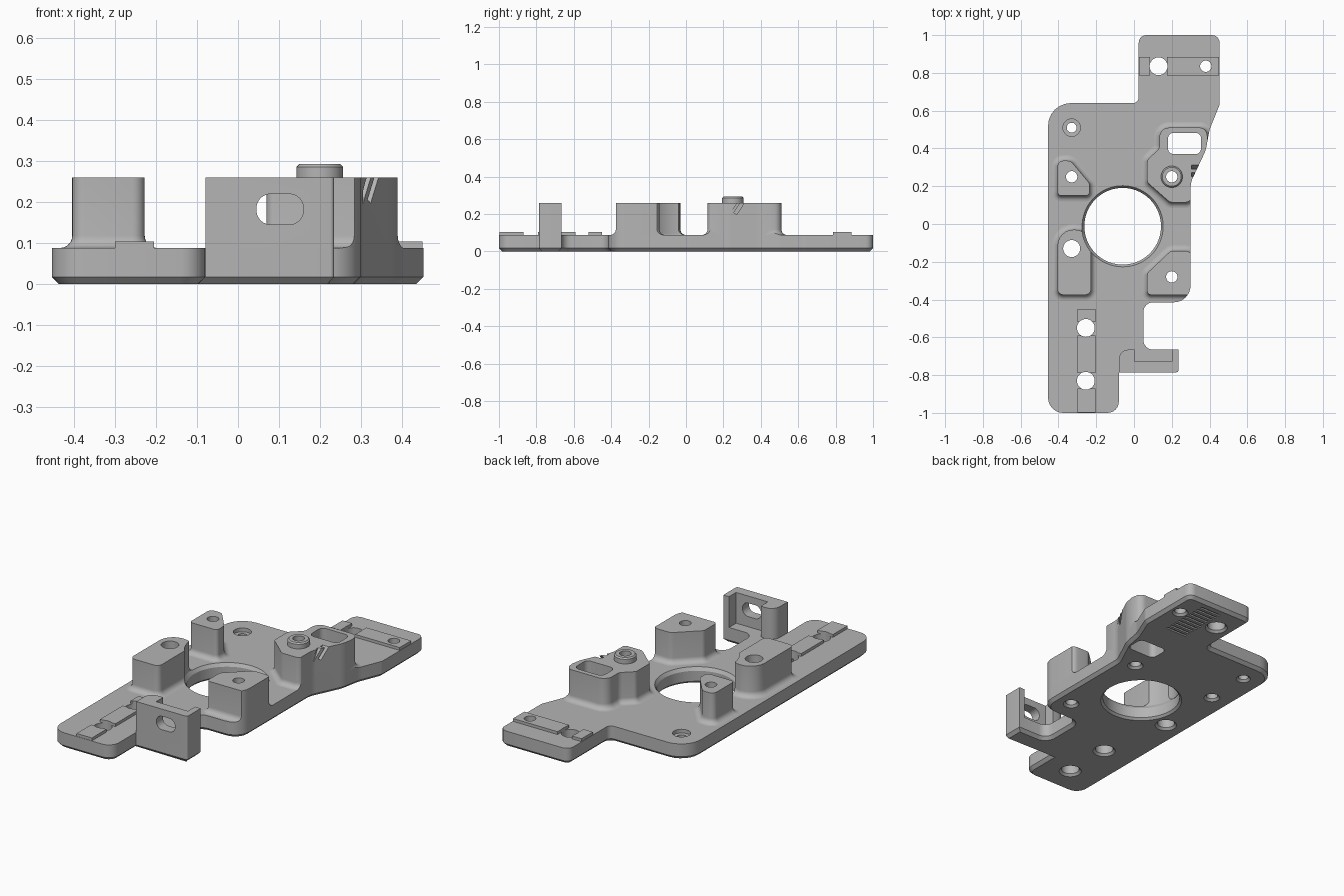
import bpy, bmesh, math
from mathutils import Vector

if "Cube" in bpy.data.objects:
    bpy.data.objects.remove(bpy.data.objects["Cube"])

grey = bpy.data.materials.new("plain grey")
grey.use_nodes = True
GREY = (0.46, 0.46, 0.46, 1)
grey.diffuse_color = GREY
grey.node_tree.nodes["Principled BSDF"].inputs["Base Color"].default_value = GREY

TOP = 0.088      # plate surface
BOSS = 0.26      # boss tops


def rounded(corners, steps=6):
    """Counter-clockwise outline from (x, y, radius) corners."""
    out = []
    for i, (x, y, r) in enumerate(corners):
        p = Vector((x, y))
        a = (Vector(corners[i - 1][:2]) - p).normalized()
        b = (Vector(corners[(i + 1) % len(corners)][:2]) - p).normalized()
        if r == 0:
            out.append(p)
            continue
        half = a.angle(b) / 2
        t = r / math.tan(half)
        c = p + (a + b).normalized() * (r / math.sin(half))
        u, v = p + a * t - c, p + b * t - c
        sweep = u.angle_signed(v)
        for k in range(steps + 1):
            s = -sweep * k / steps
            out.append(c + Vector((u.x * math.cos(s) - u.y * math.sin(s),
                                   u.x * math.sin(s) + u.y * math.cos(s))))
    return out


def circle(x, y, r, n=40):
    return [Vector((x + r * math.cos(2 * math.pi * i / n),
                    y + r * math.sin(2 * math.pi * i / n))) for i in range(n)]


def rect(x0, x1, y0, y1, r=0):
    return rounded([(x0, y0, r), (x1, y0, r), (x1, y1, r), (x0, y1, r)])


def grow(outline, d):
    """Offset an outline outwards by d."""
    res = []
    for i, p in enumerate(outline):
        e = (p - outline[i - 1]).normalized()
        f = (outline[(i + 1) % len(outline)] - p).normalized()
        n, m = Vector((e.y, -e.x)), Vector((f.y, -f.x))
        res.append(p + (n + m) * (d / (1 + n.dot(m))))
    return res


def prism(name, outline, rings):
    """Stack the outline at (z, offset) rings and cap both ends."""
    bm = bmesh.new()
    loops = [[bm.verts.new((p.x, p.y, z)) for p in grow(outline, d)] for z, d in rings]
    n = len(outline)
    for lo, hi in zip(loops, loops[1:]):
        for i in range(n):
            j = (i + 1) % n
            bm.faces.new((lo[i], lo[j], hi[j], hi[i]))
    bm.faces.new(loops[0][::-1])
    bm.faces.new(loops[-1])
    bmesh.ops.recalc_face_normals(bm, faces=bm.faces)
    me = bpy.data.meshes.new(name)
    bm.to_mesh(me)
    bm.free()
    ob = bpy.data.objects.new(name, me)
    bpy.context.collection.objects.link(ob)
    me.materials.append(grey)
    return ob


def select(obs):
    bpy.ops.object.select_all(action='DESELECT')
    for o in obs:
        o.select_set(True)
    bpy.context.view_layer.objects.active = obs[0]


def boolean(ob, tool, op):
    select([ob])
    m = ob.modifiers.new("cut", 'BOOLEAN')
    m.operation, m.object, m.solver = op, tool, 'EXACT'
    bpy.ops.object.modifier_apply(modifier=m.name)


# Base plate with chamfered underside
plate_line = rounded([
    (-0.455, -1, 0.08), (-0.08, -1, 0.06), (-0.08, -0.785, 0), (0.235, -0.785, 0.01),
    (0.235, -0.665, 0), (0.05, -0.665, 0.05), (0.05, -0.415, 0.05), (0.3, -0.415, 0.09),
    (0.3, 0.22, 0.12), (0.38, 0.39, 0.15), (0.4, 0.5, 0.15), (0.453, 0.63, 0.06),
    (0.453, 1, 0.04), (0.025, 1, 0.04), (0.025, 0.64, 0.03), (-0.455, 0.64, 0.12)])
plate = prism("base_plate", plate_line, [(0, -0.017), (0.017, 0), (TOP, 0)])
clip = prism("clip_helper", plate_line, [(-0.1, 0), (0.5, 0)])

# Bosses with filleted feet
R = 0.03
fillet = [(TOP - 0.008, R)] + [
    (TOP + R * (1 - math.cos(t)), R * (1 - math.sin(t)))
    for t in [math.pi / 12 * k for k in range(7)]] + [(BOSS, 0)]
boss_lines = {
    "long_boss": [(-0.405, -0.375, 0.03), (-0.228, -0.375, 0.03),
                  (-0.228, -0.03, 0.085), (-0.405, -0.03, 0.085)],
    "triangle_boss": [(-0.405, 0.15, 0.02), (-0.235, 0.15, 0.02), (-0.235, 0.215, 0.03),
                      (-0.335, 0.335, 0.04), (-0.405, 0.335, 0.03)],
    "corner_boss": [(0.07, -0.375, 0.02), (0.31, -0.375, 0.02), (0.31, -0.142, 0.04),
                    (0.195, -0.142, 0.04), (0.07, -0.26, 0.03)],
    "pocket_boss": [(0.07, 0.22, 0.03), (0.19, 0.115, 0.03), (0.302, 0.115, 0.03),
                    (0.31, 0.22, 0), (0.4, 0.36, 0.03), (0.383, 0.51, 0.04),
                    (0.135, 0.51, 0.05), (0.135, 0.4, 0.04), (0.07, 0.34, 0.03)]}
bosses = [prism(n, rounded(c), fillet) for n, c in boss_lines.items()]
for b in bosses:
    boolean(b, clip, 'INTERSECT')
bpy.data.objects.remove(clip)

# Raised collar on the pocket boss
collar = prism("collar", circle(0.2, 0.25, 0.057),
               [(0.25, 0), (0.286, 0), (0.293, -0.007)])

# Upright bracket: front wall, thick post and thin flange in one profile
bracket = prism("bracket", rounded([
    (-0.08, -0.785, 0), (0.235, -0.785, 0.01), (0.235, -0.665, 0), (0.2, -0.665, 0),
    (0.2, -0.728, 0), (0.003, -0.728, 0), (0.003, -0.665, 0), (-0.08, -0.665, 0.05)]),
    [(TOP - 0.03, 0), (BOSS, 0)])

# Raised rails
strips = [prism("rail_pad", rect(*b), [(TOP - 0.01, 0), (0.104, 0)]) for b in (
    (-0.3, -0.205, -0.998, -0.87), (-0.3, -0.205, -0.79, -0.59), (-0.3, -0.205, -0.52, -0.45),
    (0.027, 0.085, 0.785, 0.885), (0.175, 0.451, 0.785, 0.885))]

# Hole cutters
cuts = []
sink = [(-0.005, 0.017), (0.012, 0), (0.4, 0)]
for x, y, r in [(-0.33, 0.25, 0.03), (-0.33, -0.13, 0.045), (0.2, -0.28, 0.03),
                (0.2, 0.25, 0.03), (-0.255, -0.55, 0.047), (-0.255, -0.83, 0.047),
                (0.13, 0.835, 0.047), (0.38, 0.835, 0.03)]:
    cuts.append(prism("cutter", circle(x, y, r), sink))
cuts.append(prism("cutter", circle(-0.33, 0.51, 0.026),
                  sink[:2] + [(0.066, 0), (0.067, 0.02), (0.4, 0.02)]))
cuts.append(prism("cutter", circle(-0.06, -0.012, 0.203, 72),
                  sink[:2] + [(0.07, 0), (0.09, 0.013), (0.4, 0.013)]))
cuts.append(prism("cutter", rect(0.18, 0.355, 0.37, 0.483, 0.03), [(-0.1, 0), (0.4, 0)]))

# Slot through the bracket wall
slot = prism("cutter", rect(0.045, 0.16, 0.145, 0.22, 0.035), [(0.7, 0), (0.85, 0)])
slot.rotation_euler.x = math.pi / 2
cuts.append(slot)

# Slanted nicks on the pocket boss
for y in (0.245, 0.285):
    nick = prism("cutter", rect(-0.03, 0.03, -0.009, 0.009), [(-0.04, 0), (0.05, 0)])
    nick.location = (0.335, y, 0.235)
    nick.rotation_euler.x = math.radians(-33)
    cuts.append(nick)

# Shallow grooves under the rear tab
for i in range(10):
    y = 0.66 + i * 0.031
    cuts.append(prism("cutter", rect(0.2, 0.33, y, y + 0.013), [(-0.01, 0), (0.008, 0)]))

bpy.context.view_layer.update()
select(cuts)
bpy.ops.object.join()
cutter = cuts[0]
cutter.hide_render = True

parts = [plate, collar, bracket] + bosses + strips
for p in parts:
    boolean(p, cutter, 'DIFFERENCE')
bpy.data.objects.remove(cutter)

select(parts)
bpy.ops.object.shade_smooth_by_angle(angle=math.radians(32))
